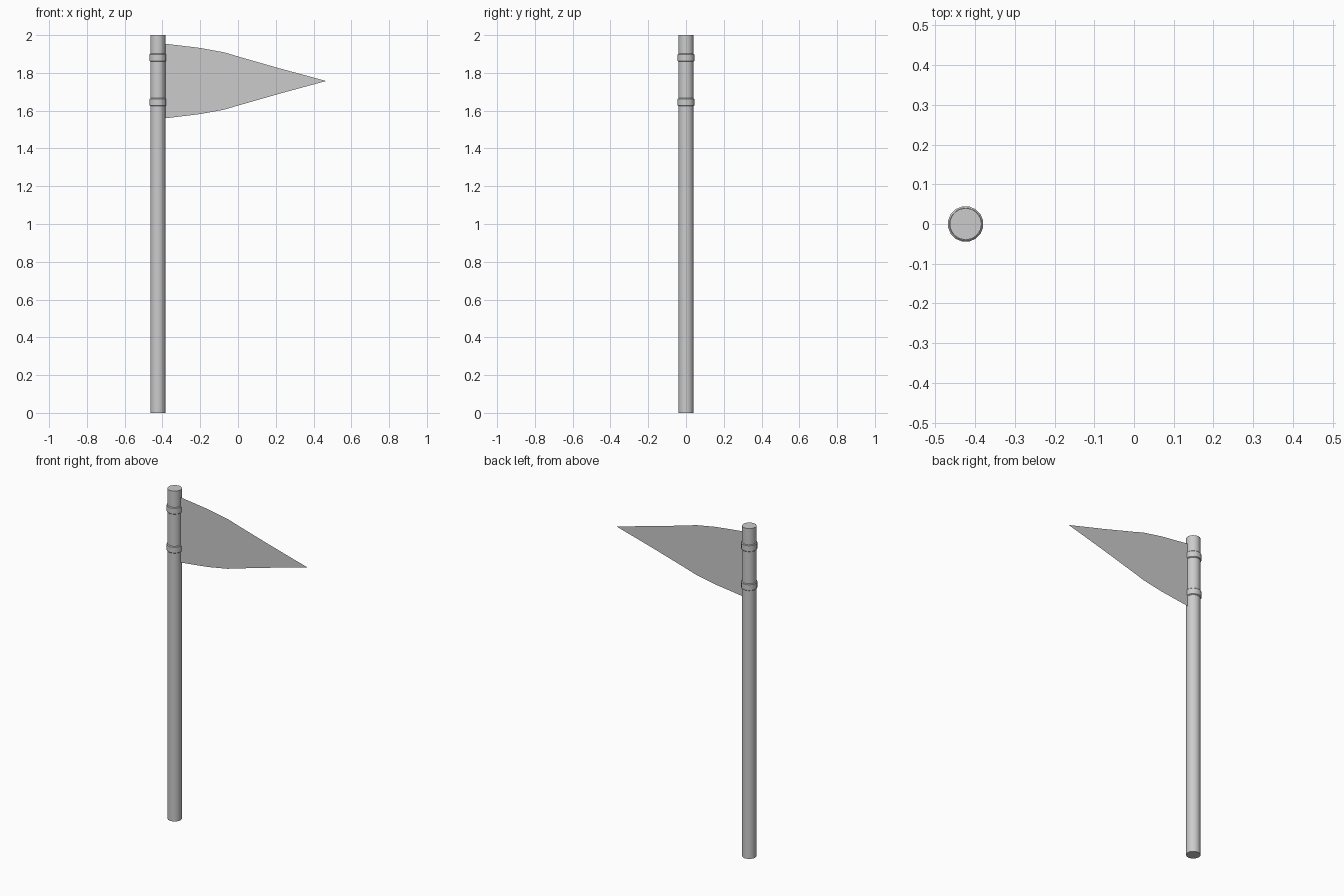
import bpy, bmesh
from math import cos, sin, pi, radians

if "Cube" in bpy.data.objects:
    bpy.data.objects.remove(bpy.data.objects["Cube"])

POLE_X = -0.424
SIDES = 16


def make_object(name, bm):
    bmesh.ops.remove_doubles(bm, verts=bm.verts, dist=1e-5)
    mesh = bpy.data.meshes.new(name)
    bm.to_mesh(mesh)
    bm.free()
    obj = bpy.data.objects.new(name, mesh)
    bpy.context.collection.objects.link(obj)
    return obj


def smooth(obj, angle=40):
    bpy.ops.object.select_all(action='DESELECT')
    obj.select_set(True)
    bpy.context.view_layer.objects.active = obj
    bpy.ops.object.shade_smooth_by_angle(angle=radians(angle))


def ring(name, z, r_in=0.037, r_out=0.045, half=0.021, chamfer=0.004):
    # closed profile swept around the pole axis
    profile = [(r_in, -half), (r_out - chamfer, -half), (r_out, -half + chamfer),
               (r_out, half - chamfer), (r_out - chamfer, half), (r_in, half)]
    bm = bmesh.new()
    loops = []
    for i in range(SIDES):
        a = 2 * pi * (i + 0.5) / SIDES
        loops.append([bm.verts.new((POLE_X + r * cos(a), r * sin(a), z + h))
                      for r, h in profile])
    n = len(profile)
    for i in range(SIDES):
        a, b = loops[i], loops[(i + 1) % SIDES]
        for j in range(n):
            k = (j + 1) % n
            bm.faces.new((a[j], b[j], b[k], a[k]))
    bmesh.ops.recalc_face_normals(bm, faces=bm.faces)
    smooth(make_object(name, bm), 30)


# Pole
bpy.ops.mesh.primitive_cylinder_add(vertices=SIDES, radius=0.04, depth=2,
                                    location=(POLE_X, 0, 1))
pole = bpy.context.object
pole.name = "pole"
smooth(pole)

# Fastening rings
ring("upper_ring", 1.881)
ring("lower_ring", 1.645)

# Pennant: flat sheet, half-heights along its length mirrored about its centre line
outline = [(-0.39, 0.198), (-0.2, 0.175), (-0.07, 0.151), (0.01, 0.127),
           (0.22, 0.067), (0.467, 0.0)]
MID_Z = 1.757
bm = bmesh.new()
columns = [[bm.verts.new((x, 0, MID_Z + s * h)) for s in (-1, 1)] for x, h in outline[:-1]]
tip = bm.verts.new((outline[-1][0], 0, MID_Z))
for (a, b), (c, d) in zip(columns, columns[1:]):
    bm.faces.new((a, c, d, b))
bm.faces.new((columns[-1][0], tip, columns[-1][1]))
make_object("pennant", bm)
